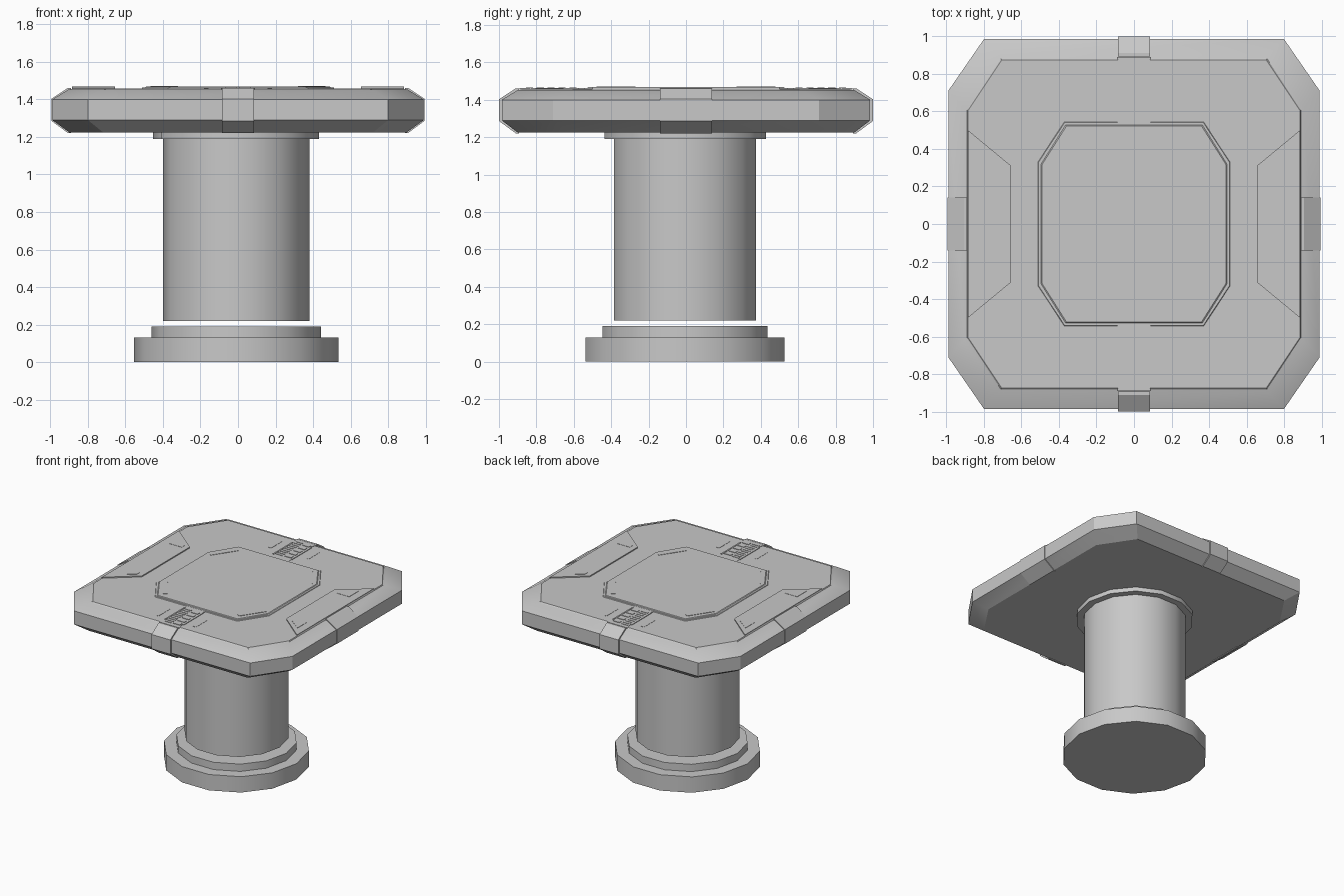
import bpy, bmesh, math
from mathutils import Vector, Matrix

cube = bpy.data.objects.get("Cube")
if cube:
    bpy.data.objects.remove(cube, do_unlink=True)

grey = bpy.data.materials.new("plain_grey")
grey.use_nodes = True
grey.diffuse_color = (0.58, 0.58, 0.58, 1)
grey.node_tree.nodes["Principled BSDF"].inputs["Base Color"].default_value = (0.58, 0.58, 0.58, 1)


def loft(name, rings):
    """Closed solid through matching rings of 3D points, capped at both ends."""
    bm = bmesh.new()
    loops = [[bm.verts.new(p) for p in ring] for ring in rings]
    for a, b in zip(loops, loops[1:]):
        for i in range(len(a)):
            j = (i + 1) % len(a)
            bm.faces.new((a[i], a[j], b[j], b[i]))
    bm.faces.new(loops[0])
    bm.faces.new(loops[-1])
    bmesh.ops.recalc_face_normals(bm, faces=bm.faces)
    mesh = bpy.data.meshes.new(name)
    bm.to_mesh(mesh)
    bm.free()
    mesh.materials.append(grey)
    obj = bpy.data.objects.new(name, mesh)
    bpy.context.collection.objects.link(obj)
    bpy.ops.object.select_all(action='DESELECT')
    obj.select_set(True)
    bpy.context.view_layer.objects.active = obj
    bpy.ops.object.shade_smooth_by_angle(angle=math.radians(28))
    return obj


def octagon(ax, ay, bx, by, z):
    """Chamfered rectangle: half sizes ax, ay and straight-edge half lengths bx, by."""
    quarter = [(ax, by), (bx, ay)]
    pts = quarter + [(-x, y) for x, y in reversed(quarter)]
    pts += [(-x, -y) for x, y in pts]
    return [(x, y, z) for x, y in pts]


def plate(name, pts, z0, z1):
    return loft(name, [[(x, y, z) for x, y in pts] for z in (z0, z1)])


def bar(name, x, y, w, d, z0, z1, angle=0):
    turn = Matrix.Rotation(angle, 2)
    corners = [(-w, -d), (w, -d), (w, d), (-w, d)]
    pts = [turn @ Vector((a / 2, b / 2)) + Vector((x, y)) for a, b in corners]
    return plate(name, pts, z0, z1)


def drum(name, r, z0, z1, sides=14):
    circle = [(r * math.cos(math.tau * i / sides) - 0.01,
               r * math.sin(math.tau * i / sides) - 0.005) for i in range(sides)]
    return plate(name, circle, z0, z1)


# Pedestal
drum("base", 0.545, 0, 0.13)
drum("base_step", 0.452, 0.13, 0.19)
drum("column", 0.39, 0.22, 1.19)
drum("collar", 0.443, 1.19, 1.23)

# Table top with sloped rim
loft("table_top", [
    octagon(0.9, 0.9, 0.72, 0.63, 1.225),
    octagon(0.99, 0.985, 0.8, 0.71, 1.29),
    octagon(0.99, 0.985, 0.8, 0.71, 1.40),
    octagon(0.905, 0.9, 0.715, 0.62, 1.452)])
loft("top_panel", [
    octagon(0.89, 0.885, 0.71, 0.61, 1.45),
    octagon(0.885, 0.875, 0.705, 0.605, 1.459)])

# Raised centre panel with a stepped edge
loft("centre_panel", [
    octagon(0.515, 0.545, 0.375, 0.33, 1.455),
    octagon(0.51, 0.54, 0.37, 0.328, 1.463),
    octagon(0.495, 0.527, 0.365, 0.32, 1.463),
    octagon(0.49, 0.522, 0.36, 0.317, 1.468)])
for sx in (-1, 1):
    for sy in (-1, 1):
        bar("corner_slot", sx * 0.393, sy * 0.378, 0.03, 0.22, 1.465, 1.471,
            sx * sy * math.radians(34))

# Rim clamps follow the sloped rim section
section = [(0.89, 1.22), (0.905, 1.22), (0.995, 1.286),
           (0.995, 1.403), (0.907, 1.461), (0.89, 1.461)]
for s in (-1, 1):
    loft("end_clamp", [[(x, s * (d + 0.004), z) for d, z in section] for x in (-0.085, 0.085)])
    loft("side_clamp", [[(s * d, y, z) for d, z in section] for y in (-0.14, 0.14)])

# Side panels with a small window plate near each end
for s in (-1, 1):
    outline = [(0.885, 0.5), (0.655, 0.31), (0.655, -0.31), (0.885, -0.5)]
    plate("side_panel", [(s * x, y) for x, y in outline], 1.455, 1.468)
    for t in (-1, 1):
        window = [(0.7, 0.27), (0.82, 0.27), (0.82, 0.4), (0.7, 0.31)]
        plate("side_window", [(s * x, t * y) for x, y in window], 1.466, 1.47)

# Vent strips joining the centre panel to the end clamps
for s in (-1, 1):
    half = [(0.09, 0.535), (0.075, 0.58), (0.075, 0.83), (0.09, 0.89)]
    outline = half + [(-x, y) for x, y in reversed(half)]
    plate("vent_strip", [(x, s * y) for x, y in outline], 1.455, 1.462)
    for sx in (-1, 1):
        bar("strip_edge", sx * 0.082, s * 0.7, 0.012, 0.25, 1.455, 1.464)
        bar("side_slot", sx * 0.17, s * 0.73, 0.025, 0.15, 1.457, 1.461)
    for i in range(5):
        y = s * (0.605 + i * 0.058)
        bar("vent_block", 0.038, y, 0.06, 0.03, 1.46, 1.466)
        for step in (-0.014, 0.014):
            bar("vent_slat", -0.038, y + step, 0.06, 0.01, 1.46, 1.465)
